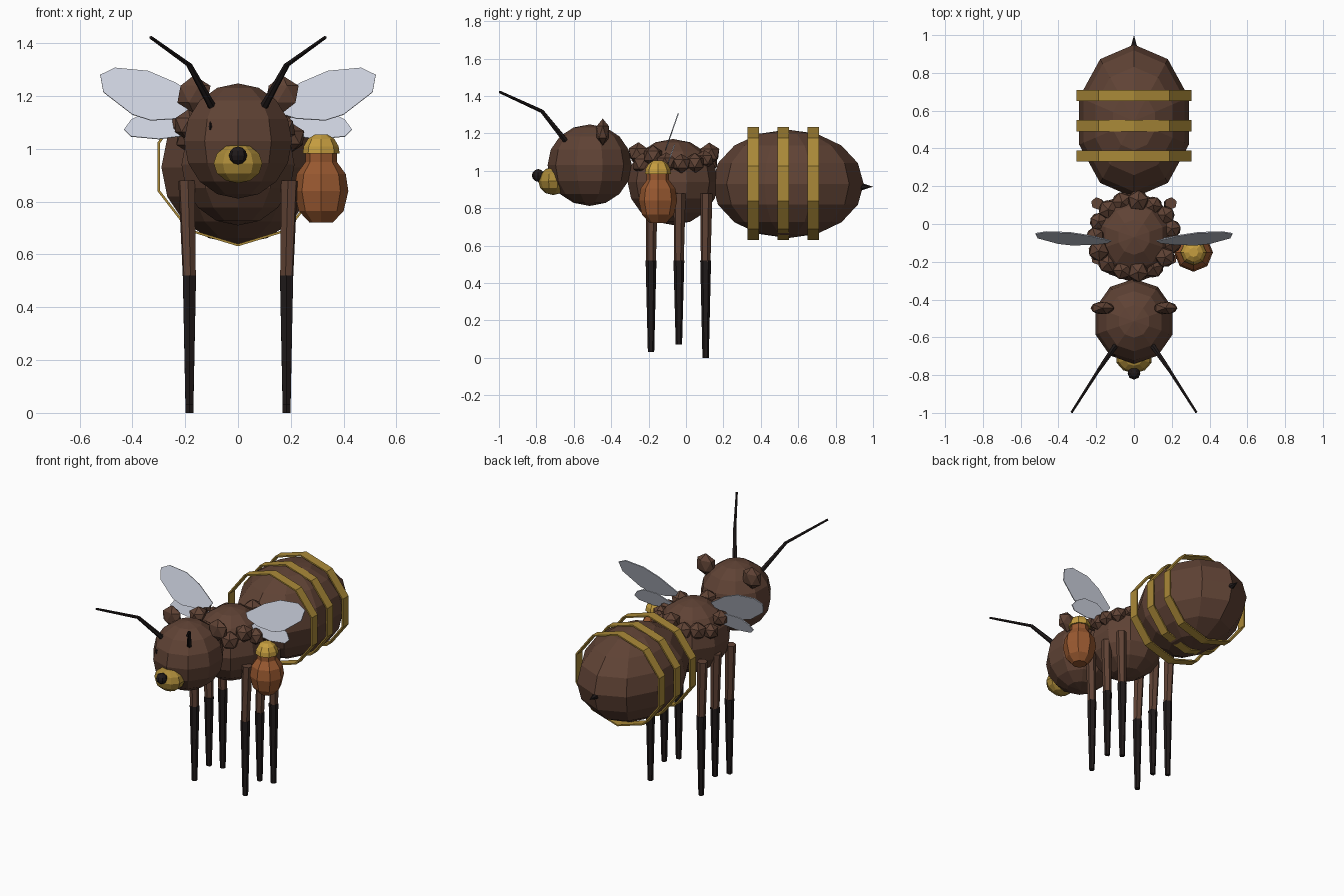
import bpy, bmesh, math, random
from mathutils import Matrix, Vector

random.seed(4)
if "Cube" in bpy.data.objects:
    bpy.data.objects.remove(bpy.data.objects["Cube"])


def material(name, rgb):
    m = bpy.data.materials.new(name)
    m.use_nodes = True
    m.diffuse_color = (*rgb, 1)
    bsdf = m.node_tree.nodes["Principled BSDF"]
    bsdf.inputs["Base Color"].default_value = (*rgb, 1)
    bsdf.inputs["Roughness"].default_value = 0.8
    return m


BROWN = material("brown fur", (0.115, 0.055, 0.035))
BLACK = material("brownish black", (0.014, 0.010, 0.010))
GOLD = material("stripe gold", (0.40, 0.25, 0.04))
HONEY = material("honey yellow", (0.56, 0.34, 0.05))
CLAY = material("orange clay", (0.32, 0.10, 0.03))
WING = material("pale wing", (0.60, 0.63, 0.72))


def finish(name, bm, mat):
    bmesh.ops.recalc_face_normals(bm, faces=bm.faces)
    mesh = bpy.data.meshes.new(name)
    bm.to_mesh(mesh)
    bm.free()
    mesh.materials.append(mat)
    ob = bpy.data.objects.new(name, mesh)
    bpy.context.collection.objects.link(ob)
    return ob


def ball(name, loc, radii, mat, segs=10, rings=8):
    bm = bmesh.new()
    bmesh.ops.create_uvsphere(bm, u_segments=segs, v_segments=rings, radius=1)
    bm.transform(Matrix.Translation(loc) @ Matrix.Diagonal((*radii, 1)))
    return finish(name, bm, mat)


def lump(name, loc, radii, mat, turn=0):
    bm = bmesh.new()
    bmesh.ops.create_icosphere(bm, subdivisions=1, radius=1)
    bm.transform(Matrix.Translation(loc) @ Matrix.Diagonal((*radii, 1))
                 @ Matrix.Rotation(turn, 4, "Z"))
    return finish(name, bm, mat)


def rod(name, a, b, r1, r2, mat, sides=6):
    a, b = Vector(a), Vector(b)
    bm = bmesh.new()
    bmesh.ops.create_cone(bm, cap_ends=True, segments=sides, radius1=r1,
                          radius2=r2, depth=(b - a).length)
    spin = (b - a).to_track_quat("Z", "Y").to_matrix().to_4x4()
    bm.transform(Matrix.Translation((a + b) / 2) @ spin)
    return finish(name, bm, mat)


def lathe(name, loc, profile, mat, sides=8):
    bm = bmesh.new()
    loops = []
    for r, z in profile:
        loops.append([bm.verts.new((loc[0] + r * math.cos(k * math.tau / sides),
                                    loc[1] + r * math.sin(k * math.tau / sides), z))
                      for k in range(sides)])
    for lo, hi in zip(loops, loops[1:]):
        for k in range(sides):
            n = (k + 1) % sides
            bm.faces.new((lo[k], lo[n], hi[n], hi[k]))
    bm.faces.new(loops[0])
    bm.faces.new(loops[-1])
    return finish(name, bm, mat)


def band(name, y, mat, sides=10, width=0.06):
    # Thin hoop around the y axis, with a corner at top and bottom
    bm = bmesh.new()
    corners = []
    for k in range(sides):
        a = k * math.tau / sides
        corners.append([bm.verts.new((0.32 * f * math.sin(a), y + d,
                                      0.932 + 0.301 * f * math.cos(a)))
                        for f, d in ((1, -width / 2), (1, width / 2),
                                     (0.97, width / 2), (0.97, -width / 2))])
    for k in range(sides):
        p, q = corners[k], corners[(k + 1) % sides]
        for i in range(4):
            j = (i + 1) % 4
            bm.faces.new((p[i], p[j], q[j], q[i]))
    return finish(name, bm, mat)


def wing(name, outline, side, z_mid):
    # Flat leaf, leaning back as it rises
    bm = bmesh.new()
    bm.faces.new([bm.verts.new((side * x, -0.075 + 0.35 * (z - z_mid), z))
                  for x, z in outline])
    ob = finish(name, bm, WING)
    mod = ob.modifiers.new("thickness", "SOLIDIFY")
    mod.thickness = 0.006
    mod.offset = 0


# Body
ball("head", (0, -0.515, 1.03), (0.215, 0.225, 0.218), BROWN)
ball("thorax", (0, -0.07, 0.94), (0.225, 0.242, 0.23), BROWN)
ball("abdomen", (0, 0.545, 0.93), (0.305, 0.405, 0.29), BROWN)
for i, y in enumerate((0.36, 0.52, 0.68)):
    band(f"abdomen_stripe_{i + 1}", y, GOLD)
rod("stinger", (0, 0.89, 0.915), (0, 1.0, 0.915), 0.035, 0, BLACK)

# Face
ball("muzzle", (0, -0.71, 0.945), (0.097, 0.08, 0.075), GOLD, 10, 6)
ball("nose", (0, -0.79, 0.975), (0.034, 0.034, 0.034), BLACK, 8, 6)
ball("eye", (-0.105, -0.69, 1.085), (0.007, 0.012, 0.018), BLACK, 6, 4)

# Fluffy collar on top of the thorax
for k in range(15):
    a = (k + 0.5) * math.tau / 15
    size = random.uniform(0.05, 0.062)
    loc = (0.205 * math.cos(a), -0.065 + 0.19 * math.sin(a),
           1.075 + random.uniform(-0.045, 0.03))
    lump(f"collar_tuft_{k + 1}", loc, (size, size, size), BROWN, a)

big_wing = [(0.12, 1.17), (0.235, 1.25), (0.34, 1.295), (0.466, 1.307),
            (0.522, 1.28), (0.51, 1.215), (0.40, 1.13), (0.33, 1.108),
            (0.22, 1.115), (0.14, 1.14)]
small_wing = [(0.14, 1.09), (0.25, 1.14), (0.35, 1.14), (0.405, 1.11),
              (0.432, 1.073), (0.405, 1.047), (0.30, 1.037), (0.20, 1.05)]

# Paired parts
for s, label in ((1, "left"), (-1, "right")):
    lump(f"{label}_ear", (s * 0.167, -0.445, 1.207), (0.07, 0.038, 0.072), BROWN)
    root, bend, tip = ((s * 0.095, -0.64, 1.155), (s * 0.185, -0.77, 1.318),
                       (s * 0.33, -0.997, 1.422))
    rod(f"{label}_antenna_base", root, bend, 0.016, 0.011, BLACK)
    rod(f"{label}_antenna_tip", bend, tip, 0.010, 0.007, BLACK)
    wing(f"{label}_fore_wing", big_wing, s, 1.21)
    wing(f"{label}_hind_wing", small_wing, s, 1.10)
    for place, y, foot in (("front", -0.187, 0.03), ("middle", -0.038, 0.07),
                           ("rear", 0.105, 0.0)):
        knee = (s * 0.184, y, 0.50)
        rod(f"{label}_{place}_upper_leg", (s * 0.195, y + 0.004, 0.88), knee,
            0.033, 0.026, BROWN)
        rod(f"{label}_{place}_lower_leg", (s * 0.184, y, 0.52),
            (s * 0.184, y, foot), 0.029, 0.017, BLACK)

# Honey pot hung at one side
pot = (0.315, -0.15)
lathe("honey_pot", pot,
      [(0.045, 0.722), (0.085, 0.765), (0.103, 0.84), (0.093, 0.905),
       (0.06, 0.95), (0.06, 0.99)], CLAY)
lathe("honey_cap", pot,
      [(0.07, 0.982), (0.066, 1.01), (0.05, 1.038), (0.025, 1.054)], HONEY)
